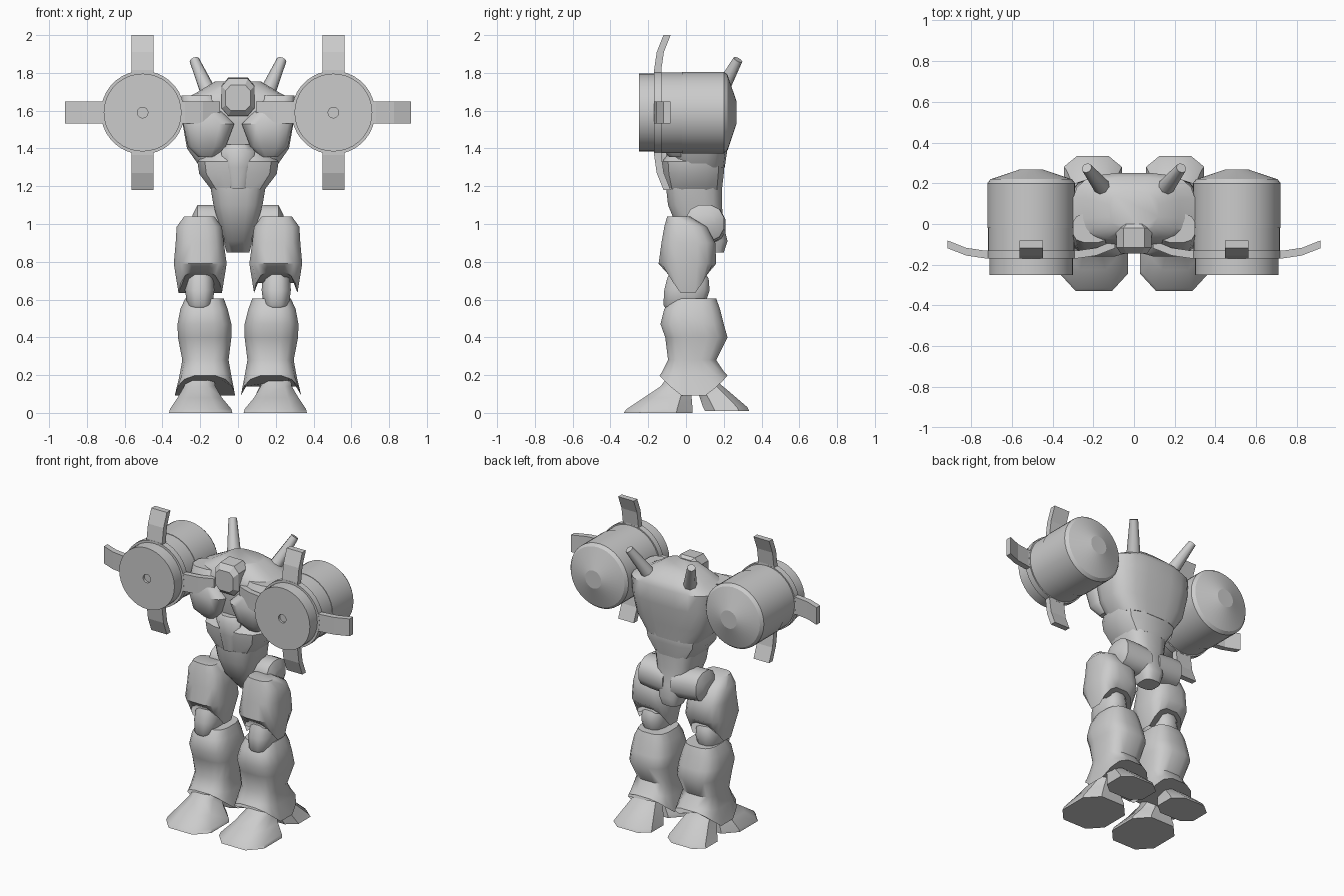
import bpy, bmesh
from math import sin, cos, pi, radians
from mathutils import Vector, Matrix


def finish(name, bm, mirror=False, angle=38):
    bmesh.ops.recalc_face_normals(bm, faces=bm.faces)
    me = bpy.data.meshes.new(name)
    bm.to_mesh(me)
    bm.free()
    ob = bpy.data.objects.new(name, me)
    bpy.context.collection.objects.link(ob)
    bpy.ops.object.select_all(action='DESELECT')
    ob.select_set(True)
    bpy.context.view_layer.objects.active = ob
    bpy.ops.object.shade_smooth_by_angle(angle=radians(angle))
    if mirror:
        m = ob.modifiers.new("Mirror", 'MIRROR')
        m.use_mirror_merge = False
    return ob


def place(axis, a, b, t):
    return {'z': (a, b, t), 'y': (a, t, b), 'x': (t, a, b)}[axis]


def bridge(bm, rings):
    n = len(rings[0])
    for r, s in zip(rings, rings[1:]):
        for i in range(n):
            j = (i + 1) % n
            bm.faces.new((r[i], r[j], s[j], s[i]))
    bm.faces.new(rings[0])
    bm.faces.new(rings[-1])


def loft(name, sections, axis='z', mirror=False, n=16, e=0.65, angle=38):
    """Sections: (position, a0, a1, b0, b1[, lift]); lift raises the b sides of a ring."""
    bm = bmesh.new()
    rings = []
    k = cos(pi / n) ** e
    for s in sections:
        t, a0, a1, b0, b1 = s[:5]
        lift = s[5] if len(s) > 5 else 0
        ring = []
        for i in range(n):
            c, d = cos(2 * pi * (i + .5) / n), sin(2 * pi * (i + .5) / n)
            ca = (abs(c) ** e) * (1 if c > 0 else -1) / k
            db = (abs(d) ** e) * (1 if d > 0 else -1) / k
            ring.append(bm.verts.new(place(axis, (a0 + a1) / 2 + ca * (a1 - a0) / 2,
                                           (b0 + b1) / 2 + db * (b1 - b0) / 2,
                                           t + lift * abs(d))))
        rings.append(ring)
    bridge(bm, rings)
    return finish(name, bm, mirror, angle)


# Torso
loft("chest", [(1.30, -.20, .20, -.06, .205), (1.40, -.27, .27, -.08, .22),
               (1.54, -.295, .295, -.10, .245), (1.655, -.30, .30, -.10, .25),
               (1.695, -.22, .22, -.08, .23), (1.755, -.12, .12, -.03, .16)], n=20, angle=45)
loft("chest_plate", [(1.355, .12, .21, -.09, 0), (1.41, .065, .265, -.135, 0),
                     (1.53, .02, .29, -.16, 0), (1.60, .09, .295, -.13, 0),
                     (1.68, .12, .30, -.09, .05)], mirror=True, n=12, e=.65, angle=40)
loft("abdomen", [(1.18, -.14, .14, -.10, .19), (1.265, -.205, .205, -.12, .2),
                 (1.33, -.215, .215, -.125, .205), (1.38, -.16, .16, -.09, .2)], n=12, angle=35)
loft("belly_plate", [(1.185, -.05, .05, -.115, 0), (1.30, -.075, .075, -.135, 0),
                     (1.385, -.09, .09, -.135, 0), (1.42, -.06, .06, -.12, 0)], n=8, e=.75, angle=45)
loft("pelvis", [(1.19, -.145, .145, -.105, .19), (1.10, -.13, .13, -.095, .19),
                (.99, -.10, .10, -.05, .20), (.91, -.078, .078, .02, .22),
                (.85, -.06, .06, .08, .20)], angle=45)

# Head and horns
loft("head", [(-.145, -.065, .065, 1.60, 1.735), (-.115, -.086, .086, 1.572, 1.77),
              (-.02, -.088, .088, 1.57, 1.775), (0, -.06, .06, 1.62, 1.76)],
     axis='y', n=8, e=.6, angle=25)
bm = bmesh.new()
base, tip = Vector((.14, .16, 1.66)), Vector((.232, .275, 1.87))
d = tip - base
bmesh.ops.create_cone(bm, cap_ends=True, segments=8, radius1=.046, radius2=.026, depth=d.length,
                      matrix=Matrix.Translation((base + tip) / 2)
                      @ d.to_track_quat('Z', 'Y').to_matrix().to_4x4())
finish("horn", bm, True, 50)

# Shoulder drums, turned about the y axis
CX, CZ = .505, 1.59
profile = [(.028, -.235), (.028, -.25), (.206, -.25), (.206, -.17), (.221, -.17), (.221, -.13),
           (.213, -.13), (.213, -.02), (.216, -.02), (.216, .20), (.20, .22), (.06, .267)]
bm = bmesh.new()
rings = [[bm.verts.new((CX + r * cos(2 * pi * i / 36), y, CZ + r * sin(2 * pi * i / 36)))
          for i in range(36)] for r, y in profile]
bridge(bm, rings)
finish("shoulder_drum", bm, True, 14)

# Four swept fins around each drum
fin_path = [(.19, -.15), (.225, -.15), (.32, -.136), (.411, -.10)]
bm = bmesh.new()
for k in range(4):
    u = Vector((cos(k * pi / 2), 0, sin(k * pi / 2)))
    v = Vector((-u.z, 0, u.x))
    rings = []
    for r, y in fin_path:
        c = Vector((CX, y, CZ)) + u * r
        w, h = .058, .019
        rings.append([bm.verts.new(c + v * a * w + Vector((0, b * h, 0)))
                      for a, b in ((-1, -1), (1, -1), (1, 1), (-1, 1))])
    bridge(bm, rings)
finish("drum_fin", bm, True, 8)

# Hips and legs
loft("hip_joint", [(.03, .03, .21, .90, 1.08), (.14, .0, .205, .90, 1.10),
                   (.215, .0, .20, .91, 1.10), (.24, .03, .16, .96, 1.05)],
     axis='x', mirror=True, n=12, e=.85)
loft("thigh", [(1.04, .125, .285, -.10, .02), (.985, .085, .325, -.115, .11),
               (.90, .075, .33, -.13, .155), (.79, .06, .34, -.145, .16),
               (.607, .085, .315, -.10, .12, .145)], mirror=True, angle=45)
loft("knee", [(.535, .165, .24, -.09, .07), (.57, .135, .27, -.12, .10),
              (.65, .125, .28, -.115, .125), (.71, .13, .275, -.10, .12),
              (.76, .15, .26, -.08, .09)], mirror=True, n=12, e=.75, angle=50)
loft("shin", [(.605, .075, .28, -.08, .16), (.55, .055, .305, -.115, .18),
              (.47, .035, .32, -.135, .20), (.40, .035, .318, -.11, .22),
              (.28, .05, .295, -.095, .16), (.19, .035, .31, -.125, .20, .03),
              (.065, .015, .335, -.14, .22, .135)], mirror=True, angle=50)

# Two-part feet, widest at the ground
loft("front_foot", [(0, .03, .365, -.33, .035), (.02, .035, .36, -.315, .035),
                    (.08, .085, .32, -.225, .03), (.14, .12, .285, -.135, .03),
                    (.20, .13, .275, -.09, .06)], mirror=True, n=8, e=.72, angle=40)
loft("heel", [(.01, .06, .345, .10, .335), (.03, .065, .335, .09, .325),
              (.12, .105, .295, .06, .22), (.17, .13, .275, .03, .16)],
     mirror=True, n=8, e=.7, angle=40)
